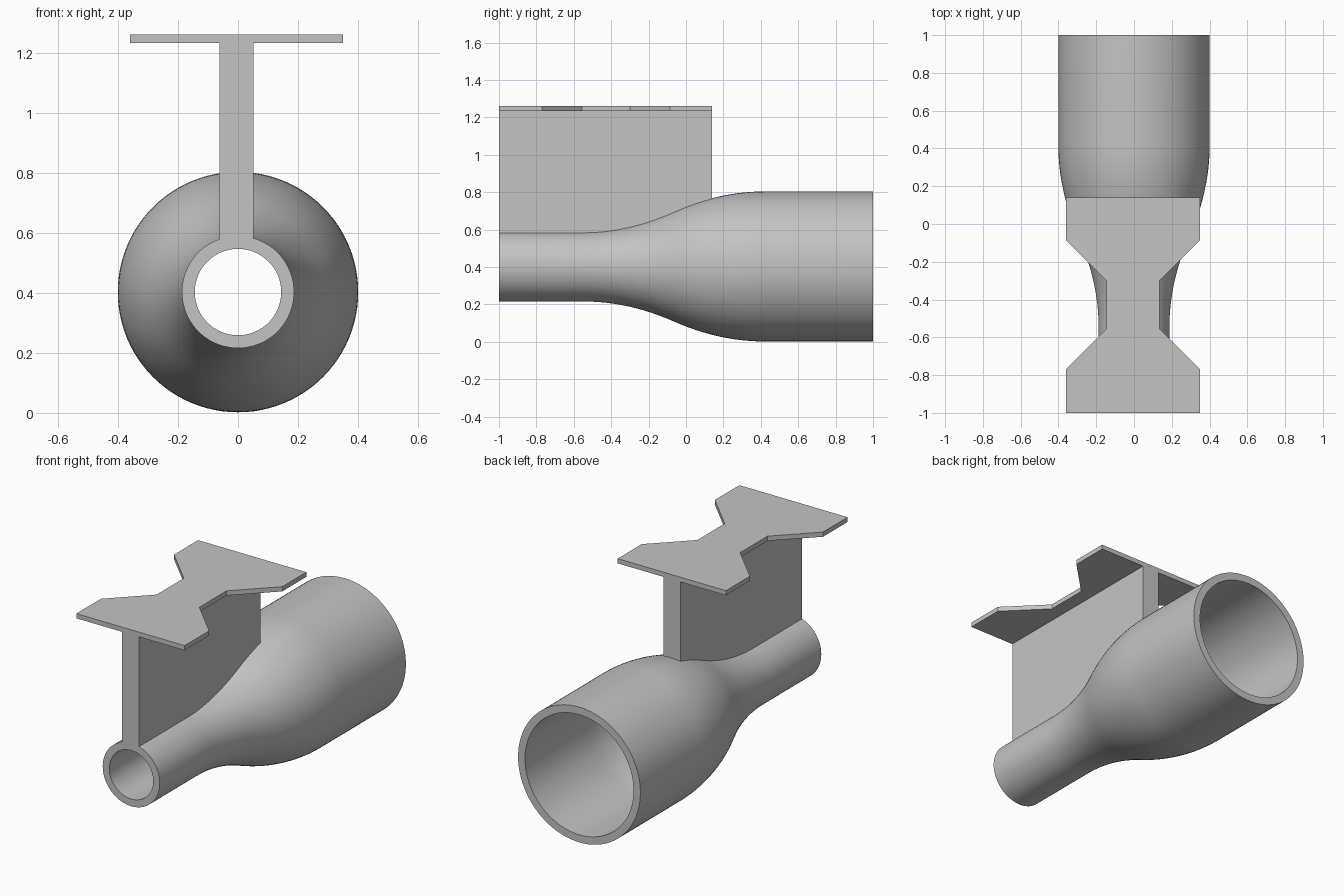
import bpy, bmesh, math

cube = bpy.data.objects.get("Cube")
if cube:
    bpy.data.objects.remove(cube)

GREY = (0.55, 0.55, 0.55, 1)
grey = bpy.data.materials.new("plain grey")
grey.use_nodes = True
grey.diffuse_color = GREY
grey.node_tree.nodes["Principled BSDF"].inputs["Base Color"].default_value = GREY

AXIS_Z = 0.403               # height of the tube axis
WEB_X = -0.005               # centre of the web and the plate
WEB_BACK = 0.14
TOP, PLATE_THICK = 1.262, 0.028


def blend(y, start=-0.55, end=0.42):
    """S-curve of two arcs, 0 at the narrow end and 1 at the wide end."""
    t = min(max((y - start) / (end - start), 0), 1)
    return 2 * t * t if t < 0.5 else 1 - 2 * (1 - t) ** 2


def outer(y):
    return 0.187 + 0.214 * blend(y)


def inner(y):
    return 0.144 + 0.212 * blend(y)


def add_object(name, bm):
    bmesh.ops.recalc_face_normals(bm, faces=bm.faces)
    mesh = bpy.data.meshes.new(name)
    bm.to_mesh(mesh)
    bm.free()
    mesh.materials.append(grey)
    obj = bpy.data.objects.new(name, mesh)
    bpy.context.collection.objects.link(obj)
    return obj


def prism(name, outline, offset):
    """Extrude a closed outline of 3D points along an offset."""
    bm = bmesh.new()
    face = bm.faces.new([bm.verts.new(p) for p in outline])
    grown = bmesh.ops.extrude_face_region(bm, geom=[face], use_keep_orig=True)
    moved = [g for g in grown["geom"] if isinstance(g, bmesh.types.BMVert)]
    bmesh.ops.translate(bm, verts=moved, vec=offset)
    return add_object(name, bm)


# Flared tube: closed wall section revolved around the y axis
steps = [-1] + [-0.55 + 0.97 * i / 24 for i in range(25)] + [1]
section = [(y, outer(y)) for y in steps] + [(y, inner(y)) for y in reversed(steps)]
bm = bmesh.new()
ring = [bm.verts.new((0, y, AXIS_Z + r)) for y, r in section]
edges = [bm.edges.new((a, b)) for a, b in zip(ring, ring[1:] + ring[:1])]
bmesh.ops.spin(bm, geom=ring + edges, cent=(0, 0, AXIS_Z), axis=(0, 1, 0),
               angle=math.tau, steps=96, use_merge=True)
bmesh.ops.remove_doubles(bm, verts=bm.verts, dist=0.0001)
tube = add_object("flared_tube", bm)
bpy.ops.object.select_all(action="DESELECT")
tube.select_set(True)
bpy.context.view_layer.objects.active = tube
bpy.ops.object.shade_smooth_by_angle(angle=math.radians(35))

# Upright web whose lower edge follows the tube wall
half = 0.056
lower = [y for y in steps if y < WEB_BACK] + [WEB_BACK]
outline = [(WEB_X - half, y, AXIS_Z + outer(y) - 0.02) for y in lower]
outline += [(WEB_X - half, y, TOP - PLATE_THICK) for y in (WEB_BACK, -1)]
prism("upright_web", outline, (2 * half, 0, 0))

# Top plate with a notched waist, mirrored about the web
side = [(0.355, -1), (0.355, -0.77), (0.14, -0.555),
        (0.14, -0.3), (0.355, -0.085), (0.355, WEB_BACK)]
loop = side + [(-x, y) for x, y in reversed(side)]
prism("top_plate", [(WEB_X + x, y, TOP - PLATE_THICK) for x, y in loop],
      (0, 0, PLATE_THICK))
